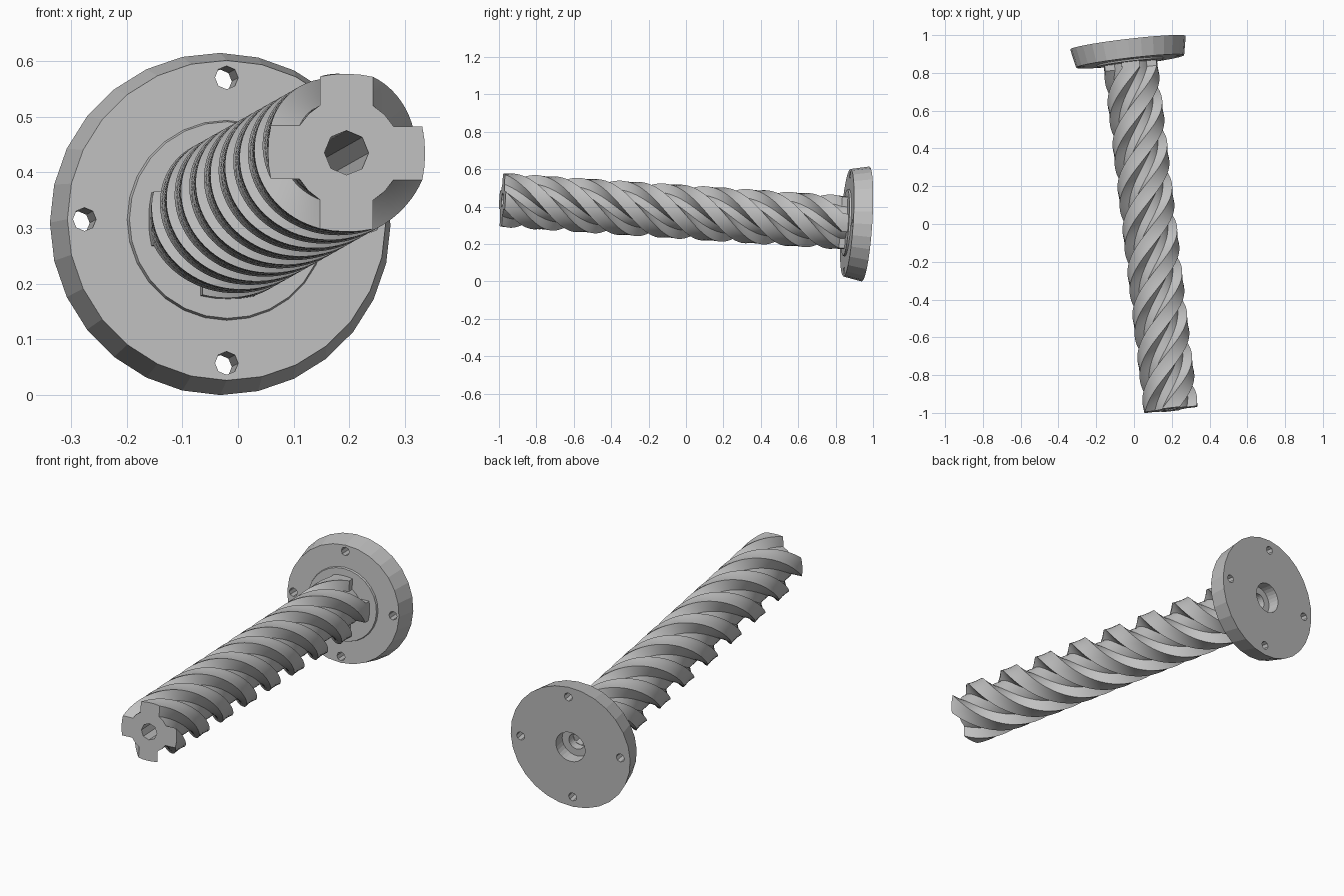
import bpy, bmesh
from math import pi, cos, sin, radians
from mathutils import Matrix, Vector

cube = bpy.data.objects.get("Cube")
if cube:
    bpy.data.objects.remove(cube, do_unlink=True)

# Single grey metal
metal = bpy.data.materials.new("grey metal")
metal.use_nodes = True
GREY = (0.53, 0.53, 0.53, 1)
metal.diffuse_color = GREY
metal.node_tree.nodes["Principled BSDF"].inputs["Base Color"].default_value = GREY

# Tilted frame: local z runs from the flange back to the shaft tip
base, tip = Vector((-0.032, 0.96, 0.307)), Vector((0.195, -0.982, 0.435))
axis = (tip - base).normalized()
side = (Vector((1, 0, 0)) - axis * axis.x).normalized()
up = axis.cross(side)
FRAME = Matrix.Translation(base) @ Matrix((side, up, axis)).transposed().to_4x4()
LENGTH = (tip - base).length
THICK = 0.1            # flange thickness
BORE = 0.04            # central hole radius


def make(name, bm):
    bmesh.ops.recalc_face_normals(bm, faces=bm.faces)
    mesh = bpy.data.meshes.new(name)
    bm.to_mesh(mesh)
    bm.free()
    mesh.materials.append(metal)
    ob = bpy.data.objects.new(name, mesh)
    ob.matrix_world = FRAME
    bpy.context.collection.objects.link(ob)
    return ob


def skin(bm, rings, closed=False):
    """Join successive rings of points with quads."""
    loops = [[bm.verts.new(p) for p in ring] for ring in rings]
    pairs = list(zip(loops, loops[1:]))
    if closed:
        pairs.append((loops[-1], loops[0]))
    for a, b in pairs:
        for i in range(len(a)):
            j = (i + 1) % len(a)
            bm.faces.new((a[i], a[j], b[j], b[i]))
    return loops


def circle(r, z, n):
    return [(r * sin(2 * pi * i / n), r * cos(2 * pi * i / n), z) for i in range(n)]


def cut(ob, spots, r, z0, z1):
    """Drill eight-sided holes through an object."""
    bm = bmesh.new()
    for x, y in spots:
        bmesh.ops.create_cone(bm, cap_ends=True, segments=8, radius1=r, radius2=r,
                              depth=z1 - z0, matrix=Matrix.Translation((x, y, (z0 + z1) / 2)))
    cutter = make("hole_cutter", bm)
    cutter.hide_render = True
    mod = ob.modifiers.new("holes", "BOOLEAN")
    mod.operation, mod.solver, mod.object = "DIFFERENCE", "EXACT", cutter
    bpy.context.view_layer.objects.active = ob
    bpy.ops.object.modifier_apply(modifier=mod.name)
    bpy.data.objects.remove(cutter, do_unlink=True)


# Flange: tapered disc with a low front boss and a counterbore at the back
bm = bmesh.new()
section = [(0.308, 0), (0.288, THICK), (0.18, THICK), (0.177, THICK + 0.01),
           (BORE, THICK + 0.01), (BORE, 0.06), (0.075, 0.06), (0.075, 0)]
skin(bm, [circle(r, z, 28) for r, z in section], closed=True)
flange = make("flange", bm)
cut(flange, [(0.257 * cos(k * pi / 2), 0.257 * sin(k * pi / 2)) for k in range(4)],
    0.021, -0.05, THICK + 0.05)

# Shaft: four-armed section twisted two full turns, with a short straight root
arm = [(0.085, -0.048), (0.113, -0.048), (0.137, -0.048), (0.141, -0.024), (0.142, 0),
       (0.141, 0.024), (0.137, 0.048), (0.113, 0.048), (0.085, 0.048), (0.069, 0.069)]
cross = [Matrix.Rotation(k * pi / 2, 3, "Z") @ Vector((x, y, 0))
         for k in range(4) for x, y in arm]
START, ROOT, STEPS = THICK, THICK + 0.04, 160


def slice_at(z, angle):
    turn = Matrix.Rotation(angle, 3, "Z")
    return [turn @ p + Vector((0, 0, z)) for p in cross]


rings = [slice_at(START, 0)]
for i in range(STEPS + 1):
    t = i / STEPS
    rings.append(slice_at(ROOT + t * (LENGTH - ROOT), t * 4 * pi))
bm = bmesh.new()
loops = skin(bm, rings)
bm.faces.new(loops[0])
bm.faces.new(loops[-1])
shaft = make("twisted_shaft", bm)
cut(shaft, [(0, 0)], BORE, 0, LENGTH + 0.1)

bpy.ops.object.select_all(action="DESELECT")
shaft.select_set(True)
bpy.context.view_layer.objects.active = shaft
bpy.ops.object.shade_smooth_by_angle(angle=radians(25))
